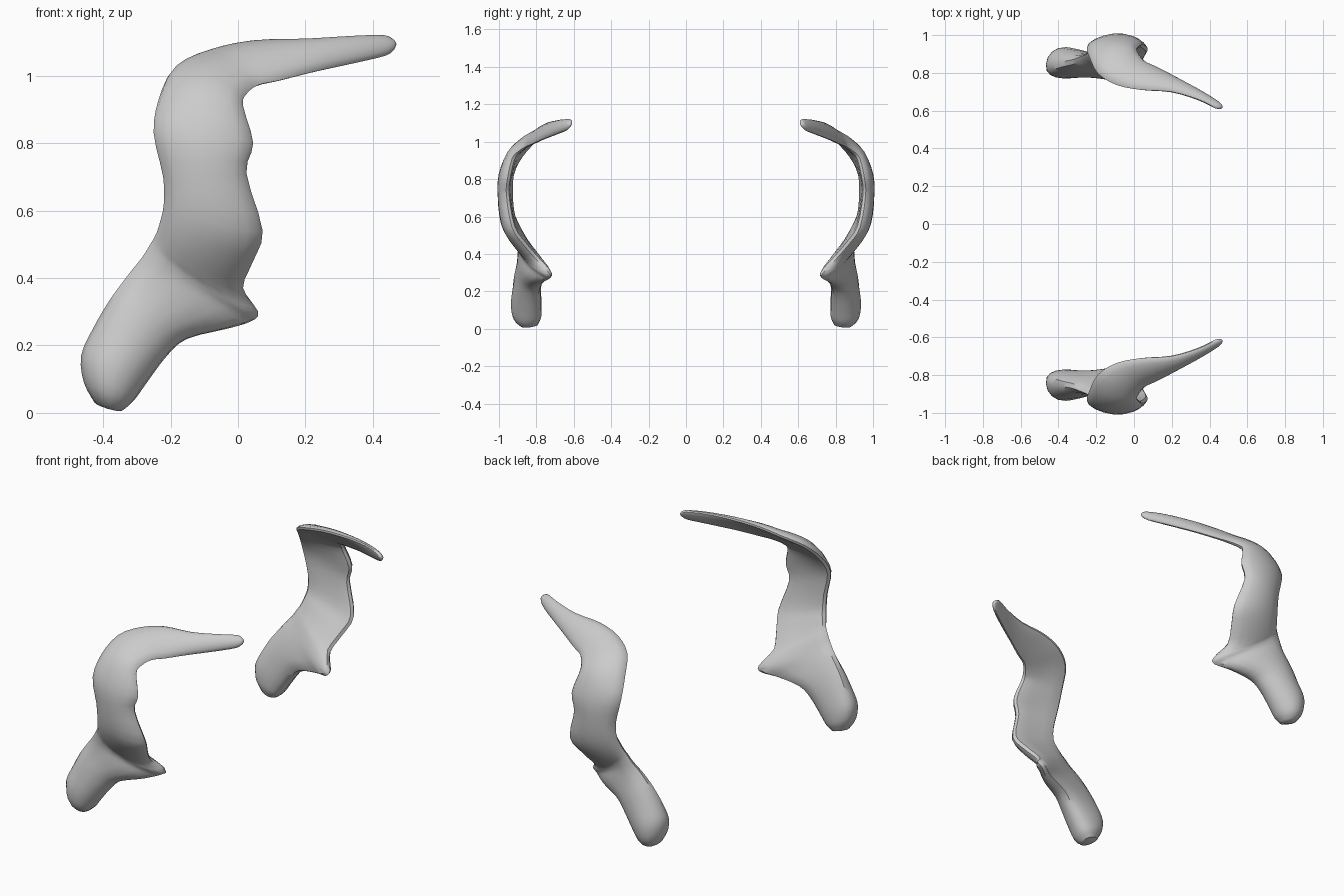
import bpy, bmesh, math
from mathutils import Vector

if "Cube" in bpy.data.objects:
    bpy.data.objects.remove(bpy.data.objects["Cube"])

# Cross-sections from foot to arm tip: back edge xyz, front edge xyz
SECTIONS = [
    (-.425, -.84, .03, -.345, -.82, .01),
    (-.457, -.845, .09, -.31, -.83, .035),
    (-.465, -.845, .17, -.27, -.83, .09),
    (-.43, -.85, .25, -.21, -.82, .17),
    (-.38, -.86, .335, -.15, -.80, .22),
    (-.325, -.87, .41, -.03, -.765, .25),
    (-.285, -.885, .46, .04, -.725, .272),
    (-.26, -.895, .50, .06, -.735, .30),
    (-.243, -.905, .53, .015, -.80, .37),
    (-.23, -.92, .57, .045, -.87, .45),
    (-.22, -.935, .62, .073, -.93, .54),
    (-.222, -.94, .70, .025, -.96, .71),
    (-.25, -.935, .83, .045, -.955, .80),
    (-.235, -.88, .93, .015, -.93, .91),
    (-.19, -.795, 1.02, .025, -.90, .945),
    (-.09, -.735, 1.07, .06, -.86, .972),
    (.04, -.71, 1.1, .12, -.83, .985),
    (.2, -.70, 1.107, .22, -.775, 1.01),
    (.34, -.66, 1.117, .35, -.70, 1.038),
    (.43, -.617, 1.119, .44, -.645, 1.06),
    (.46, -.612, 1.105, .465, -.625, 1.08),
]
THICK = [.09, .15, .165, .15, .13, .105, .085, .08, .08, .085, .08,
         .075, .075, .07, .06, .05, .045, .04, .035, .03, .02]
BULGE = .02
RING, STEPS = 16, 3


def spline(vals, i, t):
    """Catmull-Rom interpolation between vals[i] and vals[i + 1]."""
    n = len(vals) - 1
    a, b, c, d = (vals[max(0, min(n, k))] for k in (i - 1, i, i + 1, i + 2))
    return (b * 2 + (c - a) * t + (a * 2 - b * 5 + c * 4 - d) * t * t
            + (b * 3 - a - c * 3 + d) * t ** 3) * .5


def resample(vals):
    out = [spline(vals, i, s / STEPS) for i in range(len(vals) - 1) for s in range(STEPS)]
    return out + [vals[-1]]


back = resample([Vector(r[:3]) for r in SECTIONS])
front = resample([Vector(r[3:]) for r in SECTIONS])
thick = resample(THICK)
mids = [(a + b) / 2 for a, b in zip(back, front)]

# Curved blade lofted through the sections
bm = bmesh.new()
rings = []
last = len(mids) - 1
for i, (a, b, th, m) in enumerate(zip(back, front, thick, mids)):
    tangent = mids[min(last, i + 1)] - mids[max(0, i - 1)]
    half = (b - a) / 2
    normal = half.cross(tangent).normalized()
    if normal.y > 0:
        normal.negate()
    bulge = BULGE * min(1, half.length / .13)
    ring = []
    for k in range(RING):
        ang = math.tau * k / RING
        c, s = math.cos(ang), math.sin(ang)
        side = math.copysign(abs(s) ** .85, s) * th / 2
        ring.append(bm.verts.new(m + half * c + normal * (side + bulge * s * s)))
    rings.append(ring)
for r0, r1 in zip(rings, rings[1:]):
    for k in range(RING):
        j = (k + 1) % RING
        bm.faces.new((r0[k], r0[j], r1[j], r1[k]))

# Rounded ends
for ring, nxt in ((rings[0], 1), (rings[-1], last - 1)):
    end = 0 if nxt == 1 else last
    out = (mids[end] - mids[nxt]).normalized() * .008
    centre = bm.verts.new(sum((v.co for v in ring), Vector()) / RING + out)
    for k in range(RING):
        bm.faces.new((ring[k], ring[(k + 1) % RING], centre))
bmesh.ops.recalc_face_normals(bm, faces=bm.faces)

mesh = bpy.data.meshes.new("curved_blades")
bm.to_mesh(mesh)
bm.free()
blades = bpy.data.objects.new("curved_blades", mesh)
bpy.context.collection.objects.link(blades)

# Mirrored partner on the far side
mirror = blades.modifiers.new("mirror", 'MIRROR')
mirror.use_axis = (False, True, False)

bpy.context.view_layer.objects.active = blades
blades.select_set(True)
bpy.ops.object.shade_smooth_by_angle(angle=math.radians(40))
